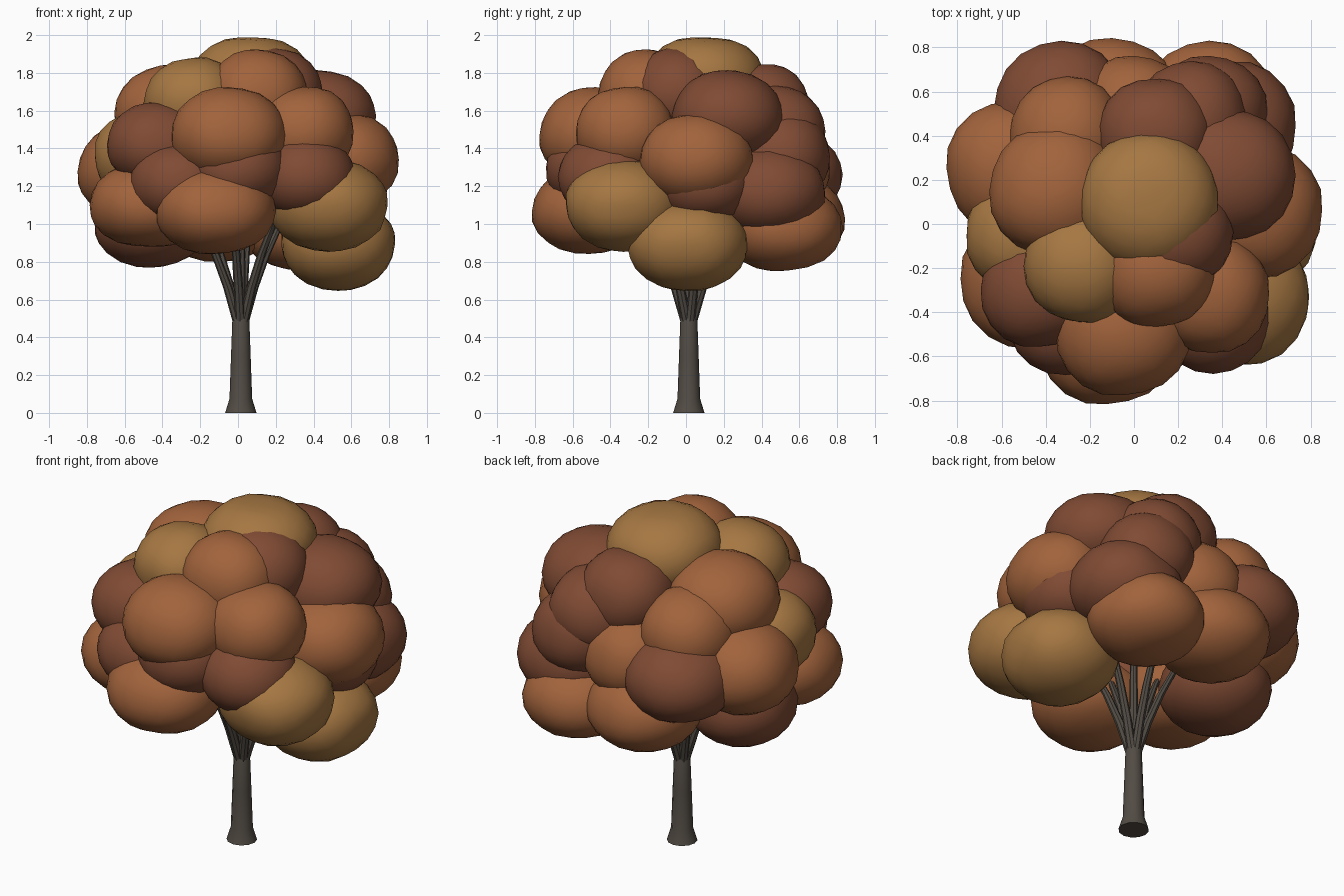
import bpy, bmesh, math
from mathutils import Vector

if "Cube" in bpy.data.objects:
    bpy.data.objects.remove(bpy.data.objects["Cube"])


def material(name, rgb):
    m = bpy.data.materials.new(name)
    m.diffuse_color = (*rgb, 1)
    m.use_nodes = True
    m.node_tree.nodes["Principled BSDF"].inputs["Base Color"].default_value = m.diffuse_color
    return m


RUST = material("rust_leaf", (0.36, 0.125, 0.045))
DARK = material("dark_leaf", (0.215, 0.070, 0.034))
OCHRE = material("ochre_leaf", (0.38, 0.185, 0.055))
BARK = material("bark", (0.085, 0.072, 0.058))


def finish(name, bm, mat, angle):
    me = bpy.data.meshes.new(name)
    bmesh.ops.recalc_face_normals(bm, faces=bm.faces)
    bm.to_mesh(me)
    bm.free()
    me.materials.append(mat)
    ob = bpy.data.objects.new(name, me)
    bpy.context.collection.objects.link(ob)
    bpy.ops.object.select_all(action='DESELECT')
    ob.select_set(True)
    bpy.context.view_layer.objects.active = ob
    bpy.ops.object.shade_smooth_by_angle(angle=math.radians(angle))


def tube(name, rings, sides):
    """Stack of horizontal rings (x, y, z, radius)."""
    bm = bmesh.new()
    loops = []
    for x, y, z, r in rings:
        loops.append([bm.verts.new((x + r * math.cos(2 * math.pi * i / sides),
                                    y + r * math.sin(2 * math.pi * i / sides), z))
                      for i in range(sides)])
    for a, b in zip(loops, loops[1:]):
        for i in range(sides):
            j = (i + 1) % sides
            bm.faces.new((a[i], a[j], b[j], b[i]))
    bm.faces.new(loops[0][::-1])
    bm.faces.new(loops[-1])
    finish(name, bm, BARK, 40)


def leaf_clump(name, centre, width, height, mat, seed):
    """Slightly boxy, lumpy ellipsoid."""
    bm = bmesh.new()
    bmesh.ops.create_icosphere(bm, subdivisions=3, radius=1)
    for v in bm.verts:
        n = v.co.normalized()
        box = sum(abs(k) ** 2.3 for k in n) ** (-1 / 2.3)
        lump = 0.02 * (math.sin(4 * n.x + seed) + math.sin(4 * n.y + 2.1 * seed)
                       + math.sin(4 * n.z + 3.7 * seed))
        p = n * min(box * (1 + lump), 1.04)
        v.co = Vector(centre) + Vector((p.x * width, p.y * width, p.z * height))
    finish(name, bm, mat, 60)


# Trunk with flared foot
C = 0.015
tube("trunk", [(C, C, 0, 0.083), (C, C, 0.075, 0.060), (C, C, 0.3, 0.052),
               (C, C, 0.52, 0.044), (C, C, 0.56, 0.03)], 12)

# Branches fanning out into the crown
for k in range(6):
    a = math.radians(60 * k + 20)
    rings = []
    for s in range(5):
        t = s / 4
        d = 0.018 + 0.18 * t + 0.14 * t * t
        rings.append((C + d * math.cos(a), C + d * math.sin(a),
                      0.48 + 0.72 * t, 0.026 - 0.014 * t * t))
    tube(f"branch_{k + 1}", rings, 8)
tube("centre_branch", [(C, C, 0.5, 0.028), (C, C, 0.9, 0.022), (C, C, 1.5, 0.012)], 8)


def crown_part(part, mat, width, height, centres):
    for i, c in enumerate(centres):
        leaf_clump(f"{part}_{i + 1}", c, width, height, mat, len(part) + 1.7 * i)


# Crown: clumps of one colour and size together
crown_part("upper_rust_clump", RUST, 0.30, 0.25, [
    (-0.05, -0.48, 1.47), (0.55, 0.06, 1.34), (-0.35, 0.15, 1.59), (-0.55, 0.25, 1.28)])
crown_part("small_rust_clump", RUST, 0.26, 0.24, [
    (0.10, -0.21, 1.68), (0.35, -0.32, 1.49), (-0.30, 0.40, 1.48), (0.0, 0.50, 1.3)])
crown_part("lower_rust_clump", RUST, 0.31, 0.23, [
    (-0.12, -0.51, 1.07), (-0.47, -0.25, 1.10), (0.34, 0.51, 0.98), (-0.10, 0.53, 1.03)])
crown_part("upper_dark_clump", DARK, 0.26, 0.24, [
    (0.18, -0.04, 1.69), (0.10, 0.40, 1.61), (0.26, 0.47, 1.49), (0.34, 0.50, 1.36)])
crown_part("small_dark_clump", DARK, 0.26, 0.22, [
    (-0.43, -0.30, 1.42), (-0.31, -0.42, 1.22), (0.0, -0.48, 1.30),
    (0.36, -0.41, 1.25), (0.53, 0.10, 1.22)])
crown_part("large_dark_clump", DARK, 0.30, 0.24, [
    (0.42, 0.22, 1.57), (0.43, 0.44, 1.17), (-0.33, 0.52, 1.26), (-0.46, 0.13, 1.01)])
crown_part("small_ochre_clump", OCHRE, 0.26, 0.24, [
    (-0.50, -0.05, 1.36), (-0.23, -0.19, 1.64)])
crown_part("large_ochre_clump", OCHRE, 0.31, 0.24, [
    (0.07, 0.10, 1.76), (0.48, -0.33, 1.10), (0.53, 0.01, 0.89)])
